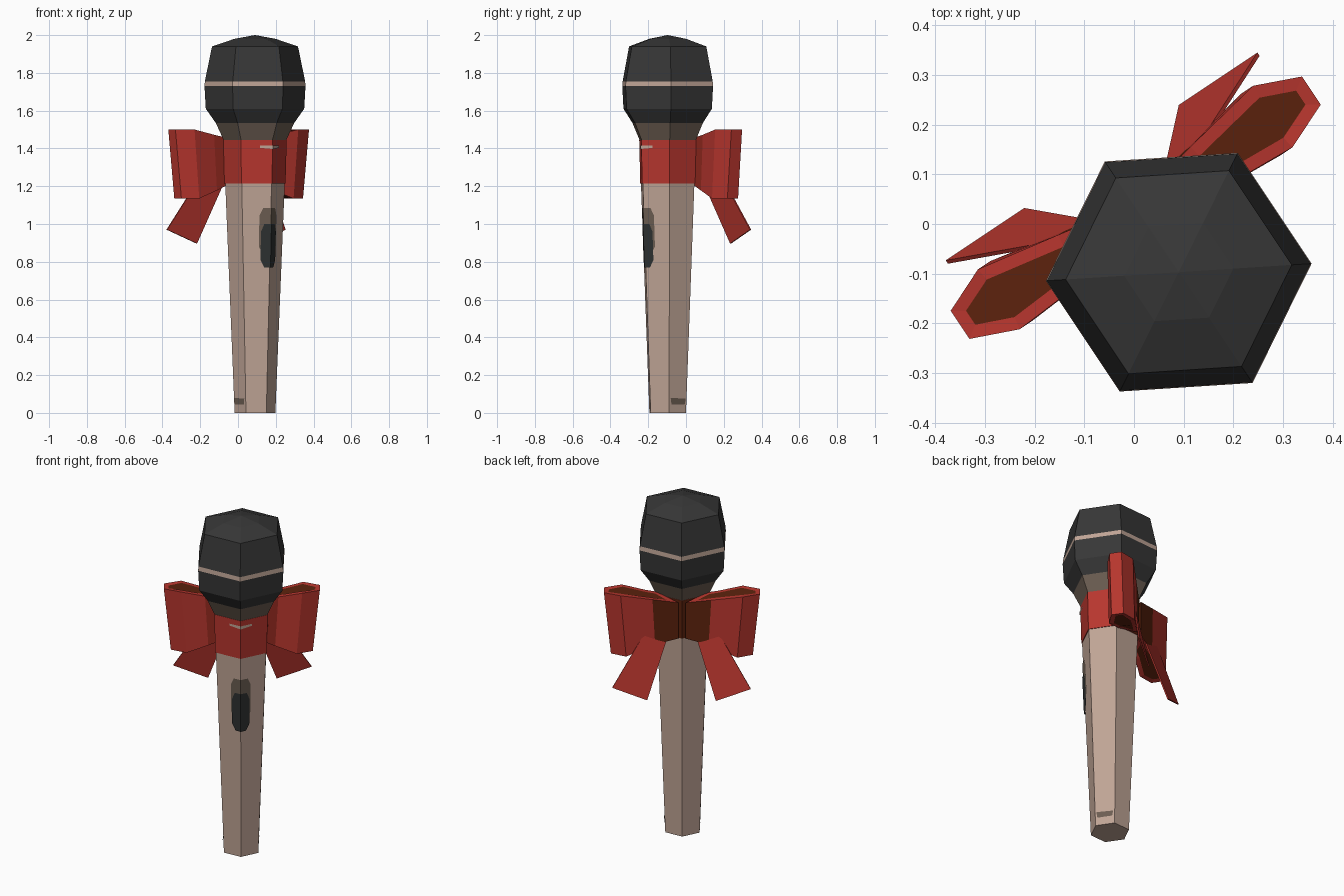
import bpy, bmesh, math
from mathutils import Matrix

if "Cube" in bpy.data.objects:
    bpy.data.objects.remove(bpy.data.objects["Cube"])

# Local frame: x along the bow, y to the back, z up; turned and moved into place
PLACE = Matrix.Translation((0.09, -0.097, 0)) @ Matrix.Rotation(math.radians(33.7), 4, 'Z')


def mat(name, hexcol):
    m = bpy.data.materials.new(name)
    c = [int(hexcol[i:i + 2], 16) / 255 for i in (0, 2, 4)]
    m.diffuse_color = [((v + 0.055) / 1.055) ** 2.4 if v > 0.04 else v / 12.92 for v in c] + [1]
    m.use_nodes = True
    m.node_tree.nodes["Principled BSDF"].inputs["Base Color"].default_value = m.diffuse_color
    return m


TAN = mat("tan", "C0A596")
GREY = mat("charcoal", "373737")
TAUPE = mat("taupe", "6C5E52")
RED = mat("red", "B8362E")
DRED = mat("dark_red", "93291F")
BROWN = mat("dark_brown", "5C220D")
BLACK = mat("button_black", "2E3131")


def finish(name, bm, mats, recalc=True):
    if recalc:
        bmesh.ops.recalc_face_normals(bm, faces=bm.faces)
    me = bpy.data.meshes.new(name)
    bm.to_mesh(me)
    bm.free()
    for m in mats:
        me.materials.append(m)
    ob = bpy.data.objects.new(name, me)
    bpy.context.collection.objects.link(ob)
    ob.matrix_world = PLACE
    return ob


def hex_lathe(name, profile, mats, rule=None):
    """Six-sided body from (radius, z) pairs, capped at both ends."""
    bm = bmesh.new()
    rings = []
    for r, z in profile:
        rings.append([bm.verts.new((r * math.cos(math.radians(60 * k - 30)),
                                    r * math.sin(math.radians(60 * k - 30)), z)) for k in range(6)])
    for lo, hi in zip(rings, rings[1:]):
        for k in range(6):
            j = (k + 1) % 6
            bm.faces.new((lo[k], lo[j], hi[j], hi[k]))
    bm.faces.new(rings[0][::-1])
    bm.faces.new(rings[-1])
    bmesh.ops.recalc_face_normals(bm, faces=bm.faces)
    if rule:
        for f in bm.faces:
            f.material_index = rule(f.calc_center_median(), f.normal)
    return finish(name, bm, mats)


def handle_r(z):
    return 0.108 + 0.041 * z


# Handle
hex_lathe("handle", [(0.108, 0), (handle_r(1.3), 1.3)], [TAN])

# Ribbon band, dark at the back
hex_lathe("ribbon_band", [(0.162, 1.215), (0.168, 1.445)], [RED, BROWN],
          lambda c, n: 1 if n.y > 0.3 else 0)

# Head with neck and stripe
hex_lathe("head", [(0.164, 1.44), (0.208, 1.535), (0.261, 1.61), (0.268, 1.73), (0.266, 1.755),
                   (0.228, 1.94), (0.11, 1.98), (0.002, 2.0)], [GREY, TAUPE, TAN],
          lambda c, n: 1 if c.z < 1.53 else 2 if 1.73 < c.z < 1.755 else 0)


# Thin plates folded over the front edge
def edge_plate(name, half, radius, off, material):
    bm = bmesh.new()
    for s in (1, -1):
        pts = [bm.verts.new((s * u, -(radius(z) + off - u * math.tan(math.pi / 6)), z)) for u, z in half]
        bm.faces.new(pts if s > 0 else pts[::-1])
    return finish(name, bm, [material], False)


def pill(w, z0, z1):
    return [(0, z0), (w * 0.6, z0), (w, z0 + 0.04), (w, z1 - 0.04), (w * 0.7, z1), (0, z1)]


edge_plate("button_surround", pill(0.054, 0.84, 1.085), handle_r, 0.004, TAUPE)
edge_plate("button", pill(0.047, 0.77, 1.0), handle_r, 0.008, BLACK)
edge_plate("band_highlight", [(0, 1.397), (0.06, 1.403), (0.06, 1.415), (0, 1.415)],
           lambda z: 0.168, 0.004, TAN)

# Bow outline seen from above, one side
LOOP = [(0.14, 0.085), (0.20, 0.09), (0.33, 0.082), (0.425, 0.122), (0.425, 0.19),
        (0.333, 0.229), (0.16, 0.197), (0.02, 0.17)]


def clamp01(t):
    return max(0, min(1, t))


for side, s in (("right", 1), ("left", -1)):
    # Bow loop: tapered prism with dark inset openings
    bm = bmesh.new()
    top = [bm.verts.new((s * a, b, 1.43 + 0.07 * clamp01(a / 0.33))) for a, b in LOOP]
    bot = [bm.verts.new((s * a * 0.91, b, 1.22 - 0.085 * clamp01((a - 0.1) / 0.2))) for a, b in LOOP]
    n = len(LOOP)
    for i in range(n):
        j = (i + 1) % n
        f = bm.faces.new((bot[i], bot[j], top[j], top[i]))
        f.material_index = {0: 1, 6: 2, 7: 2}.get(i, 0)
    caps = [bm.faces.new(top), bm.faces.new(bot[::-1])]
    bmesh.ops.recalc_face_normals(bm, faces=bm.faces)
    bmesh.ops.inset_individual(bm, faces=caps, thickness=0.026, use_even_offset=True)
    for f in caps:
        f.material_index = 2
    finish("bow_loop_" + side, bm, [RED, DRED, BROWN])

    # Ribbon tail: thin slanted strip
    bm = bmesh.new()
    quad = [(0.075, 0.165, 1.24), (0.187, 0.272, 0.897), (0.377, 0.272, 0.97), (0.20, 0.195, 1.27)]
    fr = [bm.verts.new((s * a, b, z)) for a, b, z in quad]
    bk = [bm.verts.new((s * a, b + 0.008, z)) for a, b, z in quad]
    bm.faces.new(fr)
    bm.faces.new(bk[::-1])
    for i in range(4):
        j = (i + 1) % 4
        bm.faces.new((fr[j], fr[i], bk[i], bk[j]))
    finish("ribbon_tail_" + side, bm, [RED])

    # Small mark low on the side of the handle
    bm = bmesh.new()
    vs = [bm.verts.new((s * (handle_r(z) * 0.866 + 0.004), s * b, z))
          for b, z in ((-0.042, 0.045), (0.042, 0.045), (0.048, 0.075), (-0.048, 0.08))]
    bm.faces.new(vs)
    finish("handle_mark_" + side, bm, [TAUPE], False)
